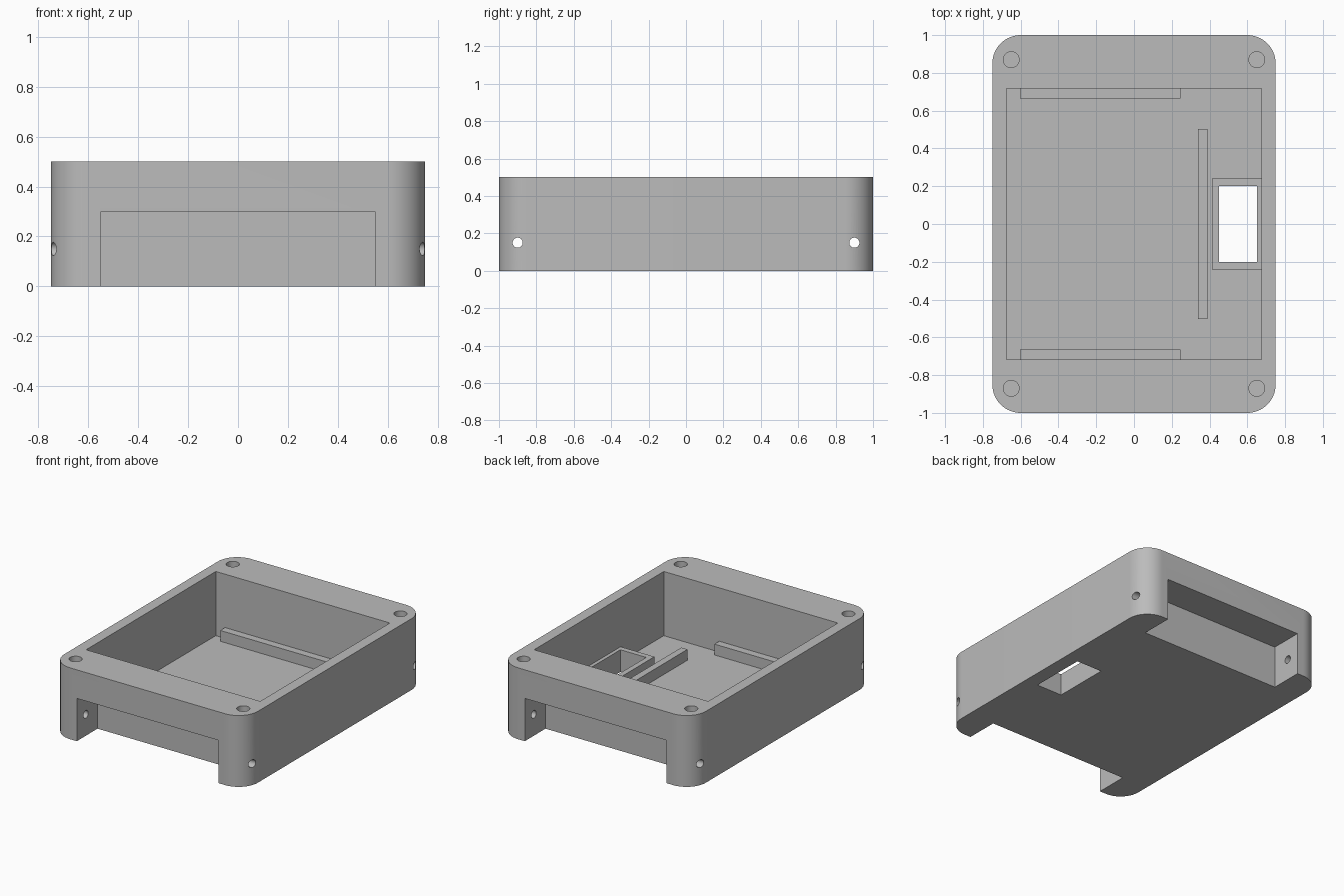
import bpy, bmesh, math
from mathutils import Matrix

old = bpy.data.objects.get("Cube")
if old:
    bpy.data.objects.remove(old, do_unlink=True)

# Single matte grey for the whole enclosure
grey = bpy.data.materials.new("plain grey")
grey.use_nodes = True
COLOUR = (0.50, 0.50, 0.50, 1)
grey.diffuse_color = COLOUR
grey.node_tree.nodes["Principled BSDF"].inputs["Base Color"].default_value = COLOUR

HALF_X, HALF_Y, HEIGHT, RADIUS = 0.75, 1.0, 0.5, 0.15
FLOOR = 0.05
CAVITY_X, CAVITY_Y = 0.675, 0.718


def make_object(name, bm):
    bmesh.ops.recalc_face_normals(bm, faces=bm.faces)
    mesh = bpy.data.meshes.new(name)
    bm.to_mesh(mesh)
    bm.free()
    mesh.materials.append(grey)
    obj = bpy.data.objects.new(name, mesh)
    bpy.context.collection.objects.link(obj)
    return obj


def box(name, x, y, z):
    """Box from (min, max) ranges."""
    bm = bmesh.new()
    bmesh.ops.create_cube(bm, size=1)
    for v in bm.verts:
        v.co = [r[0] if c < 0 else r[1] for c, r in zip(v.co, (x, y, z))]
    return make_object(name, bm)


def cylinder(name, centre, radius, length, along_x=False):
    bm = bmesh.new()
    turn = Matrix.Rotation(math.pi / 2, 4, 'Y') if along_x else Matrix.Identity(4)
    bmesh.ops.create_cone(bm, cap_ends=True, segments=32, radius1=radius, radius2=radius,
                          depth=length, matrix=Matrix.Translation(centre) @ turn)
    return make_object(name, bm)


def activate(obj):
    bpy.ops.object.select_all(action='DESELECT')
    obj.select_set(True)
    bpy.context.view_layer.objects.active = obj


def cut(target, cutters):
    """Subtract the cutters, then discard them."""
    activate(target)
    for cutter in cutters:
        cutter.hide_render = True
        mod = target.modifiers.new("cut", 'BOOLEAN')
        mod.operation, mod.solver, mod.object = 'DIFFERENCE', 'EXACT', cutter
        bpy.ops.object.modifier_apply(modifier=mod.name)
        bpy.data.objects.remove(cutter, do_unlink=True)


def floor_opening():
    return box("opening_cutter", (0.45, 0.65), (-0.202, 0.202), (-0.1, 0.4))


# Enclosure body: rounded rectangle extruded upwards
bm = bmesh.new()
outline = []
for sx, sy, start in ((1, 1, 0), (-1, 1, 90), (-1, -1, 180), (1, -1, 270)):
    for i in range(17):
        a = math.radians(start + 90 * i / 16)
        outline.append(bm.verts.new((sx * (HALF_X - RADIUS) + RADIUS * math.cos(a),
                                     sy * (HALF_Y - RADIUS) + RADIUS * math.sin(a), 0)))
base = bm.faces.new(outline)
top = bmesh.ops.extrude_face_region(bm, geom=[base])
bmesh.ops.translate(bm, vec=(0, 0, HEIGHT),
                    verts=[g for g in top["geom"] if isinstance(g, bmesh.types.BMVert)])
body = make_object("enclosure_body", bm)

# Cavity, floor opening, end notches, cross holes and lid screw holes
cutters = [box("cavity_cutter", (-CAVITY_X, CAVITY_X), (-CAVITY_Y, CAVITY_Y), (FLOOR, 0.7)),
           floor_opening()]
for s in (-1, 1):
    cutters.append(box("notch_cutter", (-0.55, 0.55), sorted((s * 0.77, s * 1.1)), (-0.1, 0.3)))
    cutters.append(cylinder("cross_hole_cutter", (0, s * 0.9, 0.15), 0.027, 1.8, True))
    for t in (-1, 1):
        cutters.append(cylinder("screw_hole_cutter", (t * 0.65, s * 0.87, 0.4), 0.042, 0.22 + 0.1))
cut(body, cutters)
activate(body)
bpy.ops.object.shade_smooth_by_angle(angle=math.radians(30))

# Raised rim around the floor opening
rim = box("opening_rim", (0.413, CAVITY_X), (-0.24, 0.24), (FLOOR, 0.155))
cut(rim, [floor_opening()])

# Locating ribs on the floor
box("long_rib", (0.34, 0.388), (-0.502, 0.502), (FLOOR, 0.126))
box("front_rib", (-0.603, 0.245), (-CAVITY_Y, -0.665), (FLOOR, 0.126))
box("back_rib", (-0.603, 0.245), (0.665, CAVITY_Y), (FLOOR, 0.126))
